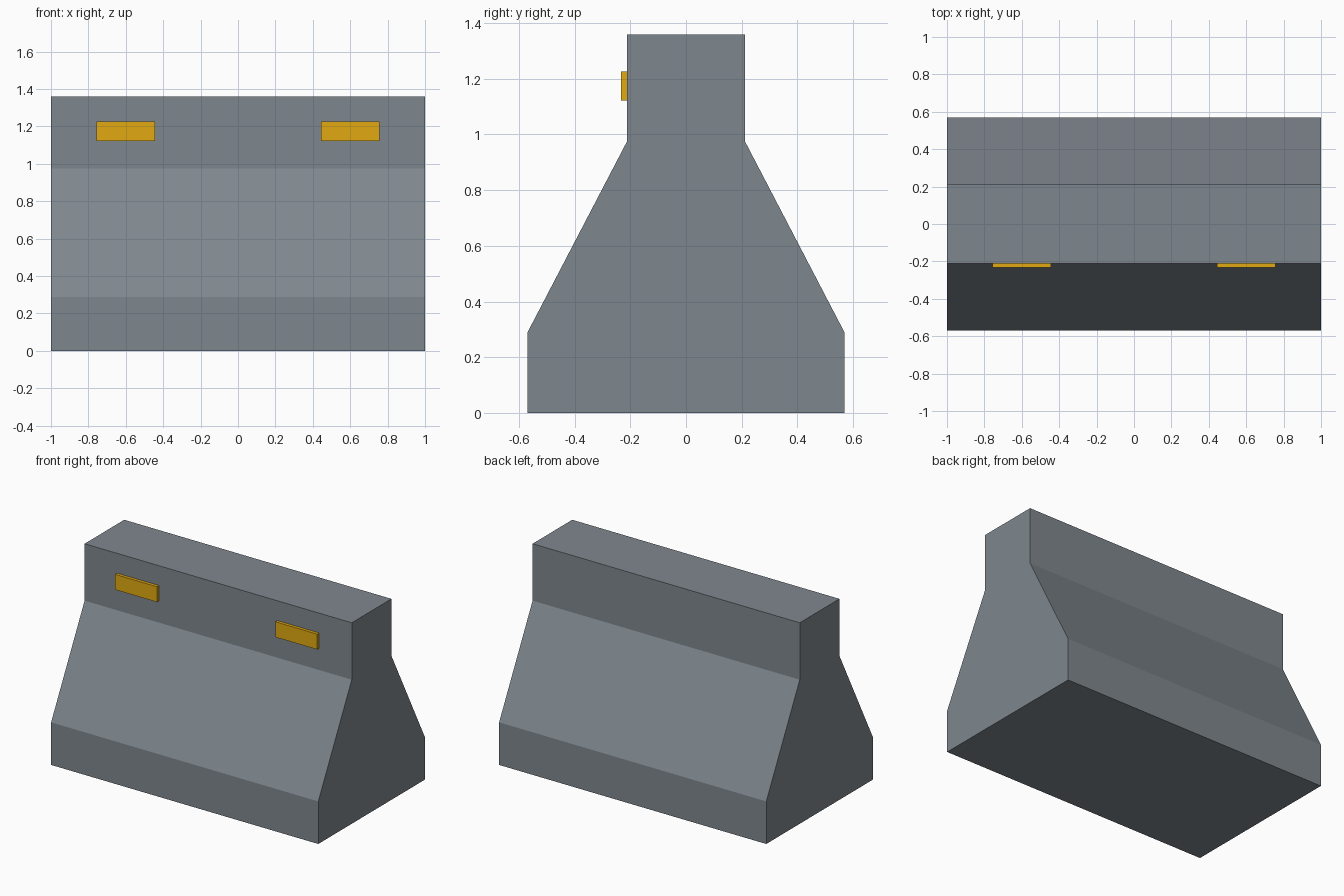
import bpy
import bmesh

cube = bpy.data.objects.get("Cube")
if cube:
    bpy.data.objects.remove(cube, do_unlink=True)


def make_material(name, colour):
    mat = bpy.data.materials.new(name)
    mat.use_nodes = True
    mat.diffuse_color = (*colour, 1)
    mat.node_tree.nodes["Principled BSDF"].inputs["Base Color"].default_value = (*colour, 1)
    return mat


def extrude_profile(name, profile, x0, x1, mat):
    """Extrude a closed (y, z) profile along x."""
    bm = bmesh.new()
    face = bm.faces.new([bm.verts.new((x0, y, z)) for y, z in profile])
    result = bmesh.ops.extrude_face_region(bm, geom=[face])
    moved = [v for v in result["geom"] if isinstance(v, bmesh.types.BMVert)]
    bmesh.ops.translate(bm, verts=moved, vec=(x1 - x0, 0, 0))
    bmesh.ops.recalc_face_normals(bm, faces=bm.faces)
    mesh = bpy.data.meshes.new(name)
    bm.to_mesh(mesh)
    bm.free()
    mesh.materials.append(mat)
    obj = bpy.data.objects.new(name, mesh)
    bpy.context.collection.objects.link(obj)
    return obj


concrete = make_material("concrete grey", (0.212, 0.242, 0.27))
amber = make_material("reflector amber", (0.75, 0.40, 0.006))

# Barrier body: wide foot, sloped shoulder, narrow upper wall, mirrored in y
half = [(0.57, 0), (0.57, 0.288), (0.212, 0.975), (0.212, 1.36)]
profile = half + [(-y, z) for y, z in reversed(half)]
extrude_profile("barrier_body", profile, -1, 1, concrete)

# Pair of reflectors on the front of the upper wall
plate = [(-0.233, 1.122), (-0.212, 1.122), (-0.212, 1.226), (-0.233, 1.226)]
for side, x in (("left", 0.6), ("right", -0.6)):
    extrude_profile(f"reflector_{side}", plate, x - 0.156, x + 0.156, amber)
